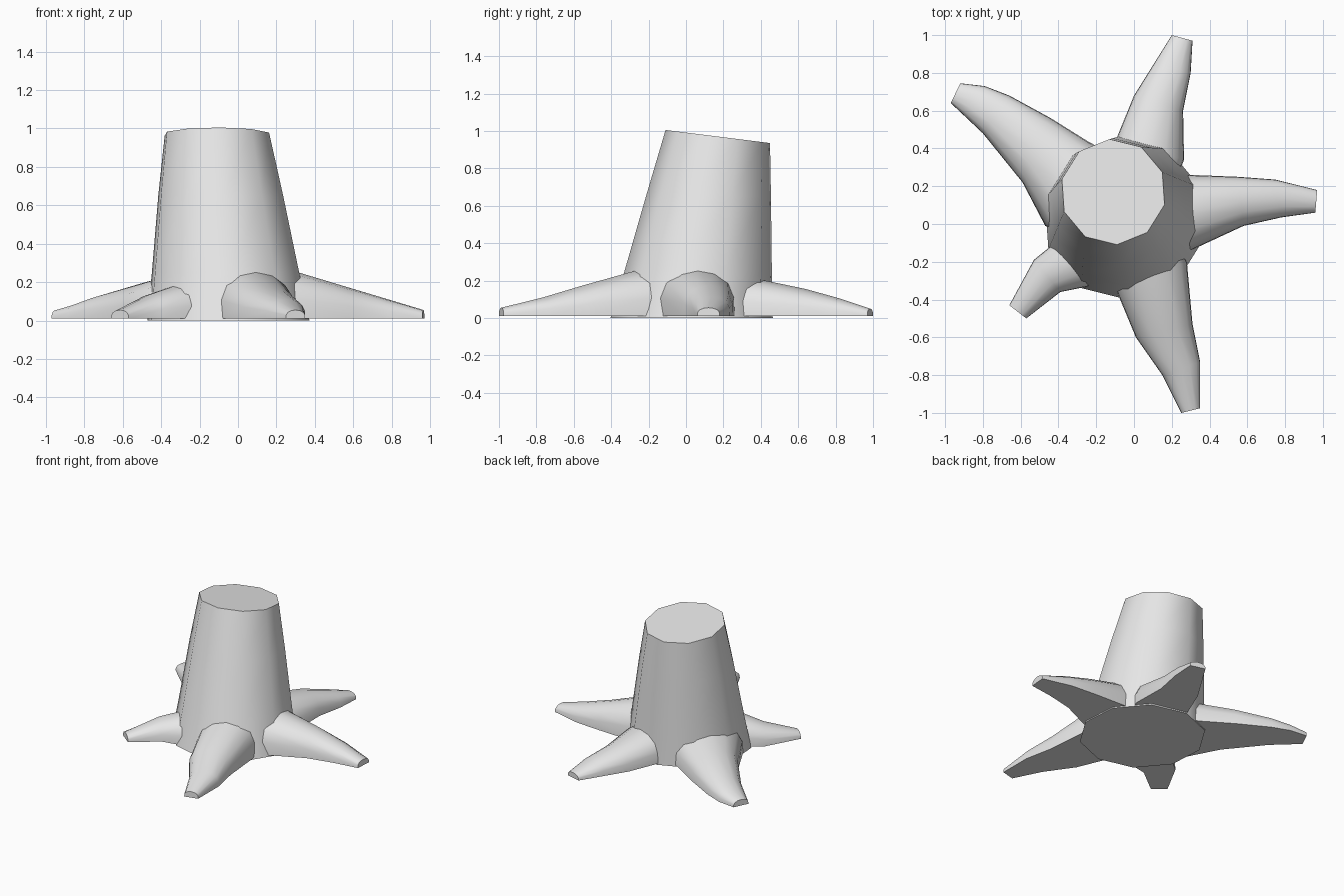
import bpy, bmesh, math
from mathutils import Vector

cube = bpy.data.objects.get("Cube")
if cube:
    bpy.data.objects.remove(cube)

bark = bpy.data.materials.new("pale_grey_bark")
bark.use_nodes = True
bark.diffuse_color = (0.8, 0.8, 0.8, 1)
bark.node_tree.nodes["Principled BSDF"].inputs["Base Color"].default_value = (0.8, 0.8, 0.8, 1)


def loft(name, rings, angle):
    """Skin a list of equal-length rings, cap both ends and smooth it."""
    bm = bmesh.new()
    loops = [[bm.verts.new(p) for p in ring] for ring in rings]
    n = len(loops[0])
    for a, b in zip(loops, loops[1:]):
        for i in range(n):
            j = (i + 1) % n
            bm.faces.new((a[i], a[j], b[j], b[i]))
    bm.faces.new(loops[0])
    bm.faces.new(loops[-1])
    bmesh.ops.recalc_face_normals(bm, faces=bm.faces)
    mesh = bpy.data.meshes.new(name)
    bm.to_mesh(mesh)
    bm.free()
    mesh.materials.append(bark)
    obj = bpy.data.objects.new(name, mesh)
    bpy.context.collection.objects.link(obj)
    bpy.ops.object.select_all(action='DESELECT')
    bpy.context.view_layer.objects.active = obj
    obj.select_set(True)
    bpy.ops.object.shade_smooth_by_angle(angle=math.radians(angle))
    obj.select_set(False)


# Trunk: leaning ten-sided taper, cut on a slant at the top
SIDES = 10
sections = [(-0.05, 0.03, 0, 0.435), (-0.065, 0.065, 0.25, 0.395),
            (-0.09, 0.12, 0.65, 0.335), (-0.11, 0.17, 0.97, 0.28)]
trunk = []
for cx, cy, z, r in sections:
    ring = []
    for i in range(SIDES):
        a = math.radians(22) + math.tau * i / SIDES
        x, y = r * math.cos(a), r * math.sin(a)
        slant = -0.125 * y if z > 0.9 else 0
        ring.append(Vector((cx + x, cy + y, z + slant)))
    trunk.append(ring)
loft("trunk", trunk, 40)

# Root cross-section: flat underneath, domed above (across, up)
DOME = [(-1, 0), (-0.98, 0.4), (-0.82, 0.72), (-0.45, 0.93), (0, 1),
        (0.45, 0.93), (0.82, 0.72), (0.98, 0.4), (1, 0)]
HEART = Vector((-0.05, 0.05))
GROUND = 0.01


def root(name, stations):
    """Each station: one edge (x, y), the other edge (x, y), crest height."""
    x1, y1, x2, y2, h = stations[0]
    p, q = Vector((x1, y1)), Vector((x2, y2))
    inward = (HEART - (p + q) / 2) * 0.5
    p, q = p + inward, q + inward
    rings = []
    for ax, ay, bx, by, top in [(*p, *q, h + 0.03)] + stations:
        a, b = Vector((ax, ay)), Vector((bx, by))
        mid, half = (a + b) / 2, (b - a) / 2
        rings.append([Vector((*(mid + half * u), GROUND + (top - GROUND) * v))
                      for u, v in DOME])
    loft(name, rings, 45)


# Roots, from the trunk out to the cut tip
root("left_root", [(0.30, 0.26, 0.30, -0.14, 0.255), (0.55, 0.25, 0.58, -0.01, 0.175),
                   (0.75, 0.235, 0.78, 0.035, 0.115), (0.97, 0.18, 0.96, 0.06, 0.055)])
root("front_left_root", [(-0.09, -0.36, 0.28, -0.20, 0.25), (0.01, -0.60, 0.31, -0.53, 0.17),
                         (0.15, -0.80, 0.35, -0.73, 0.11), (0.25, -1.0, 0.35, -0.975, 0.055)])
root("front_right_root", [(-0.42, -0.10, -0.24, -0.33, 0.18), (-0.53, -0.19, -0.39, -0.36, 0.135),
                          (-0.66, -0.43, -0.57, -0.50, 0.055)])
root("back_right_root", [(-0.24, 0.435, -0.47, -0.01, 0.235), (-0.44, 0.56, -0.59, 0.22, 0.19),
                         (-0.66, 0.68, -0.80, 0.48, 0.125), (-0.79, 0.73, -0.89, 0.565, 0.085),
                         (-0.92, 0.745, -0.97, 0.64, 0.055)])
root("back_root", [(-0.09, 0.46, 0.265, 0.34, 0.205), (0.0, 0.68, 0.26, 0.60, 0.155),
                   (0.10, 0.84, 0.30, 0.80, 0.105), (0.20, 1.0, 0.31, 0.97, 0.05)])
